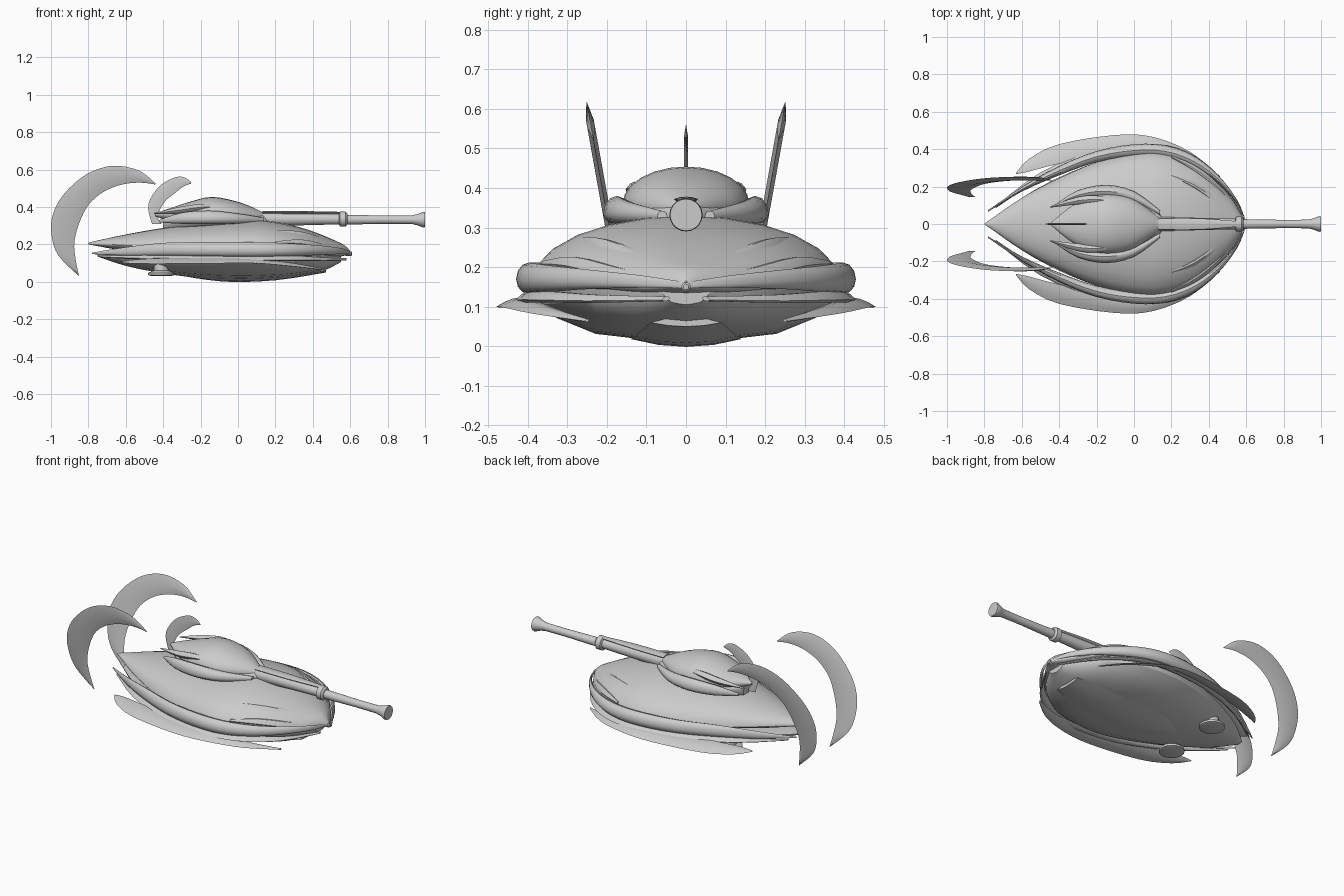
import bpy, bmesh, math
from mathutils import Vector

grey = bpy.data.materials.new("light grey")
grey.diffuse_color = (0.6, 0.6, 0.6, 1)


def finish(bm, name, angle=35):
    bmesh.ops.remove_doubles(bm, verts=bm.verts, dist=0.0004)
    bmesh.ops.recalc_face_normals(bm, faces=bm.faces)
    me = bpy.data.meshes.new(name)
    bm.to_mesh(me)
    bm.free()
    ob = bpy.data.objects.new(name, me)
    bpy.context.collection.objects.link(ob)
    me.materials.append(grey)
    bpy.ops.object.select_all(action='DESELECT')
    ob.select_set(True)
    bpy.context.view_layer.objects.active = ob
    bpy.ops.object.shade_smooth_by_angle(angle=math.radians(angle))
    return ob


def mirrored(ob):
    m = ob.modifiers.new("mirror", 'MIRROR')
    m.use_axis = (False, True, False)
    return ob


def spline(pts, n):
    """Smooth curve through points of any dimension."""
    out = []
    for i in range(len(pts) - 1):
        p = [pts[max(i - 1, 0)], pts[i], pts[i + 1], pts[min(i + 2, len(pts) - 1)]]
        for k in range(n):
            t = k / n
            out.append([0.5 * (2 * b + (c - a) * t + (2 * a - 5 * b + 4 * c - d) * t * t
                               + (3 * b - a - 3 * c + d) * t ** 3) for a, b, c, d in zip(*p)])
    return out + [list(pts[-1])]


def loft(name, section, stations, slope=0, n=3, angle=35):
    """Stations: x, centre y, centre z, half width, height up, depth down."""
    bm = bmesh.new()
    rings = []
    for x, yc, zc, w, up, dn in spline(stations, n):
        w, up, dn = max(w, 0.002), max(up, 0.001), max(dn, 0.001)
        rings.append([bm.verts.new((x, yc + u * w, zc + v * (up if v > 0 else dn) + slope * u * w))
                      for u, v in section])
    k = len(section)
    for a, b in zip(rings, rings[1:]):
        for i in range(k):
            bm.faces.new((a[i], a[(i + 1) % k], b[(i + 1) % k], b[i]))
    bm.faces.new(rings[0])
    bm.faces.new(rings[-1])
    return finish(bm, name, angle)


def fin(name, outer, inner, place, thick):
    """Crescent blade between two edge curves, thickest along its middle."""
    bm = bmesh.new()
    rows = []
    for o, i in zip(spline(outer, 4), spline(inner, 4)):
        o, i = Vector(o), Vector(i)
        mid = (o + i) / 2
        half = min(thick, (o - i).length * 0.2)
        rows.append([bm.verts.new((p.x, place(p.y) + s * half, p.y))
                     for p, s in ((o, 0), (mid, 1), (i, 0), (mid, -1))])
    for a, b in zip(rows, rows[1:]):
        for k in range(4):
            bm.faces.new((a[k], a[(k + 1) % 4], b[(k + 1) % 4], b[k]))
    return finish(bm, name, 50)


def turned(name, profile, centre, axis, sides=20):
    """Solid of revolution; profile holds (distance along axis, radius)."""
    bm = bmesh.new()
    rings = []
    for d, r in profile:
        ring = []
        for i in range(sides):
            c, s = (f(math.tau * i / sides) * r for f in (math.cos, math.sin))
            off = (d, c, s) if axis == 'X' else (c, s, d)
            ring.append(bm.verts.new(Vector(centre) + Vector(off)))
        rings.append(ring)
    for a, b in zip(rings, rings[1:]):
        for i in range(sides):
            bm.faces.new((a[i], a[(i + 1) % sides], b[(i + 1) % sides], b[i]))
    bm.faces.new(rings[0])
    bm.faces.new(rings[-1])
    return finish(bm, name)


oval = [(math.cos(math.tau * i / 24), math.sin(math.tau * i / 24)) for i in range(24)]
lens = [(1, 0), (0.5, 0.75), (0, 1), (-0.5, 0.75), (-1, 0), (-0.5, -0.75), (0, -1), (0.5, -0.75)]
half_keel = [(1, 0), (0.96, -0.3), (0.85, -0.55), (0.6, -0.84), (0.33, -0.93)]
keel = [(0, 0.3)] + half_keel + [(0, -1)] + [(-u, v) for u, v in half_keel[::-1]]

# Hull shells
loft("upper_shell", oval, [
    (-0.80, 0, 0.205, 0.0, 0.005, 0.005), (-0.6, 0, 0.195, 0.14, 0.058, 0.03),
    (-0.4, 0, 0.18, 0.245, 0.108, 0.03), (-0.2, 0, 0.17, 0.33, 0.142, 0.03),
    (0, 0, 0.165, 0.38, 0.162, 0.03), (0.15, 0, 0.16, 0.385, 0.168, 0.03),
    (0.3, 0, 0.16, 0.335, 0.14, 0.03), (0.42, 0, 0.155, 0.25, 0.107, 0.03),
    (0.52, 0, 0.15, 0.14, 0.07, 0.02), (0.57, 0, 0.15, 0.06, 0.045, 0.01),
    (0.60, 0, 0.15, 0.01, 0.015, 0.005)], n=4)
loft("lower_hull", keel, [
    (-0.75, 0, 0.145, 0.02, 0.01, 0.01), (-0.6, 0, 0.145, 0.14, 0.05, 0.06),
    (-0.4, 0, 0.145, 0.25, 0.05, 0.10), (-0.2, 0, 0.145, 0.33, 0.05, 0.125),
    (0, 0, 0.145, 0.38, 0.05, 0.135), (0.2, 0, 0.145, 0.37, 0.05, 0.128),
    (0.35, 0, 0.145, 0.30, 0.05, 0.11), (0.46, 0, 0.145, 0.2, 0.05, 0.085),
    (0.55, 0, 0.145, 0.06, 0.03, 0.04)], angle=25)
loft("belly_plate", lens, [
    (-0.35, 0, 0.045, 0.02, 0.01, 0.005), (-0.08, 0, 0.02, 0.13, 0.03, 0.019),
    (0.2, 0, 0.025, 0.13, 0.03, 0.017), (0.47, 0, 0.06, 0.09, 0.015, 0.01)], angle=25)

# Side fenders, lower trim and outer crescent blades
mirrored(loft("side_fender", oval[::2], [
    (-0.78, 0.07, 0.152, 0.004, 0.004, 0.004), (-0.6, 0.185, 0.16, 0.012, 0.025, 0.02),
    (-0.4, 0.285, 0.168, 0.025, 0.04, 0.03), (-0.2, 0.36, 0.17, 0.03, 0.042, 0.035),
    (0, 0.393, 0.17, 0.033, 0.042, 0.038), (0.17, 0.388, 0.168, 0.033, 0.042, 0.035),
    (0.32, 0.335, 0.168, 0.03, 0.035, 0.03), (0.45, 0.24, 0.165, 0.022, 0.028, 0.02),
    (0.55, 0.12, 0.16, 0.012, 0.02, 0.012), (0.595, 0.02, 0.155, 0.004, 0.01, 0.006)]))
mirrored(loft("lower_trim", lens, [
    (-0.74, 0.09, 0.135, 0.006, 0.004, 0.004), (-0.5, 0.255, 0.13, 0.02, 0.012, 0.012),
    (-0.2, 0.37, 0.125, 0.03, 0.014, 0.014), (0.1, 0.40, 0.125, 0.03, 0.014, 0.014),
    (0.3, 0.35, 0.125, 0.03, 0.014, 0.014), (0.46, 0.23, 0.12, 0.02, 0.01, 0.01),
    (0.58, 0.05, 0.12, 0.01, 0.006, 0.006)], slope=-0.25))
mirrored(loft("outer_blade", lens, [
    (-0.63, 0.27, 0.105, 0.004, 0.002, 0.002), (-0.56, 0.315, 0.108, 0.034, 0.005, 0.005),
    (-0.4, 0.375, 0.112, 0.052, 0.007, 0.007), (-0.1, 0.432, 0.112, 0.044, 0.008, 0.008),
    (0.1, 0.43, 0.11, 0.036, 0.008, 0.008), (0.3, 0.36, 0.09, 0.026, 0.007, 0.007),
    (0.46, 0.25, 0.065, 0.005, 0.004, 0.004)], slope=-0.3))

# Raised feather ridges on the front shell
mirrored(loft("upper_feather", lens, [
    (0.2, 0.26, 0.27, 0.006, 0.006, 0.02), (0.33, 0.205, 0.25, 0.025, 0.02, 0.03),
    (0.46, 0.11, 0.215, 0.025, 0.016, 0.02), (0.585, 0.012, 0.165, 0.008, 0.008, 0.01)],
    slope=-0.3))
mirrored(loft("lower_feather", lens, [
    (0.2, 0.36, 0.21, 0.006, 0.006, 0.01), (0.34, 0.285, 0.21, 0.02, 0.016, 0.02),
    (0.47, 0.175, 0.185, 0.02, 0.014, 0.02), (0.59, 0.02, 0.158, 0.006, 0.006, 0.006)],
    slope=-0.3))
turned("nose_stud", [(-0.02, 0.012), (0.01, 0.012), (0.015, 0.007)], (0.595, 0, 0.15), 'X', 12)

# Turret
loft("turret_base", oval, [
    (-0.40, 0, 0.325, 0.03, 0.02, 0.06), (-0.3, 0, 0.325, 0.12, 0.04, 0.06),
    (-0.15, 0, 0.325, 0.17, 0.055, 0.05), (0, 0, 0.325, 0.15, 0.05, 0.04),
    (0.1, 0, 0.325, 0.08, 0.04, 0.03), (0.16, 0, 0.325, 0.03, 0.03, 0.02)])
loft("turret_dome", oval, [
    (-0.44, 0, 0.36, 0.01, 0.008, 0.01), (-0.35, 0, 0.36, 0.085, 0.038, 0.04),
    (-0.25, 0, 0.36, 0.14, 0.07, 0.04), (-0.14, 0, 0.36, 0.16, 0.094, 0.04),
    (-0.02, 0, 0.355, 0.14, 0.078, 0.04), (0.07, 0, 0.35, 0.085, 0.052, 0.03),
    (0.14, 0, 0.345, 0.03, 0.022, 0.02)])
mirrored(loft("turret_cheek", oval[::2], [
    (-0.42, 0.10, 0.325, 0.005, 0.006, 0.008), (-0.3, 0.155, 0.335, 0.025, 0.035, 0.025),
    (-0.15, 0.175, 0.335, 0.034, 0.045, 0.027), (0, 0.145, 0.335, 0.03, 0.03, 0.025),
    (0.14, 0.06, 0.33, 0.012, 0.012, 0.015)]))
mirrored(loft("turret_spike", lens, [
    (-0.45, 0.09, 0.365, 0.003, 0.003, 0.003), (-0.3, 0.125, 0.385, 0.02, 0.018, 0.02),
    (-0.18, 0.13, 0.40, 0.02, 0.016, 0.02), (-0.08, 0.12, 0.395, 0.005, 0.005, 0.01)]))

# Cannon
turned("gun_sleeve", [(0.05, 0.04), (0.3, 0.034), (0.54, 0.028), (0.545, 0.04),
                      (0.575, 0.04), (0.585, 0.028)], (0, 0, 0.335), 'X')
turned("gun_barrel", [(0.57, 0.026), (0.8, 0.022), (0.93, 0.023), (0.96, 0.03),
                      (0.99, 0.042), (1.0, 0.04)], (0, 0, 0.332), 'X')
loft("gun_cover", lens, [(0.13, 0, 0.372, 0.03, 0.006, 0.02), (0.35, 0, 0.372, 0.03, 0.006, 0.015),
                         (0.55, 0, 0.37, 0.015, 0.004, 0.01)])

# Landing pads under the rear
mirrored(turned("landing_pad", [(0.03, 0.05), (0.036, 0.07), (0.048, 0.07), (0.06, 0.04),
                                (0.12, 0.035)], (-0.41, 0.17, 0), 'Z'))

# Tail fins
mirrored(fin("tail_crescent",
             [(-0.44, 0.525), (-0.53, 0.595), (-0.67, 0.62), (-0.81, 0.575), (-0.93, 0.47),
              (-0.99, 0.36), (-0.997, 0.25), (-0.96, 0.14), (-0.85, 0.03)],
             [(-0.44, 0.52), (-0.52, 0.53), (-0.62, 0.52), (-0.72, 0.48), (-0.80, 0.41),
              (-0.85, 0.31), (-0.875, 0.21), (-0.868, 0.12), (-0.85, 0.03)],
             lambda z: 0.14 + 0.18 * z, 0.01))
fin("centre_fin",
    [(-0.25, 0.53), (-0.28, 0.555), (-0.33, 0.56), (-0.41, 0.52), (-0.465, 0.45), (-0.48, 0.39), (-0.46, 0.31)],
    [(-0.25, 0.525), (-0.29, 0.51), (-0.33, 0.48), (-0.39, 0.43), (-0.42, 0.38), (-0.43, 0.35), (-0.41, 0.31)],
    lambda z: 0, 0.005)
